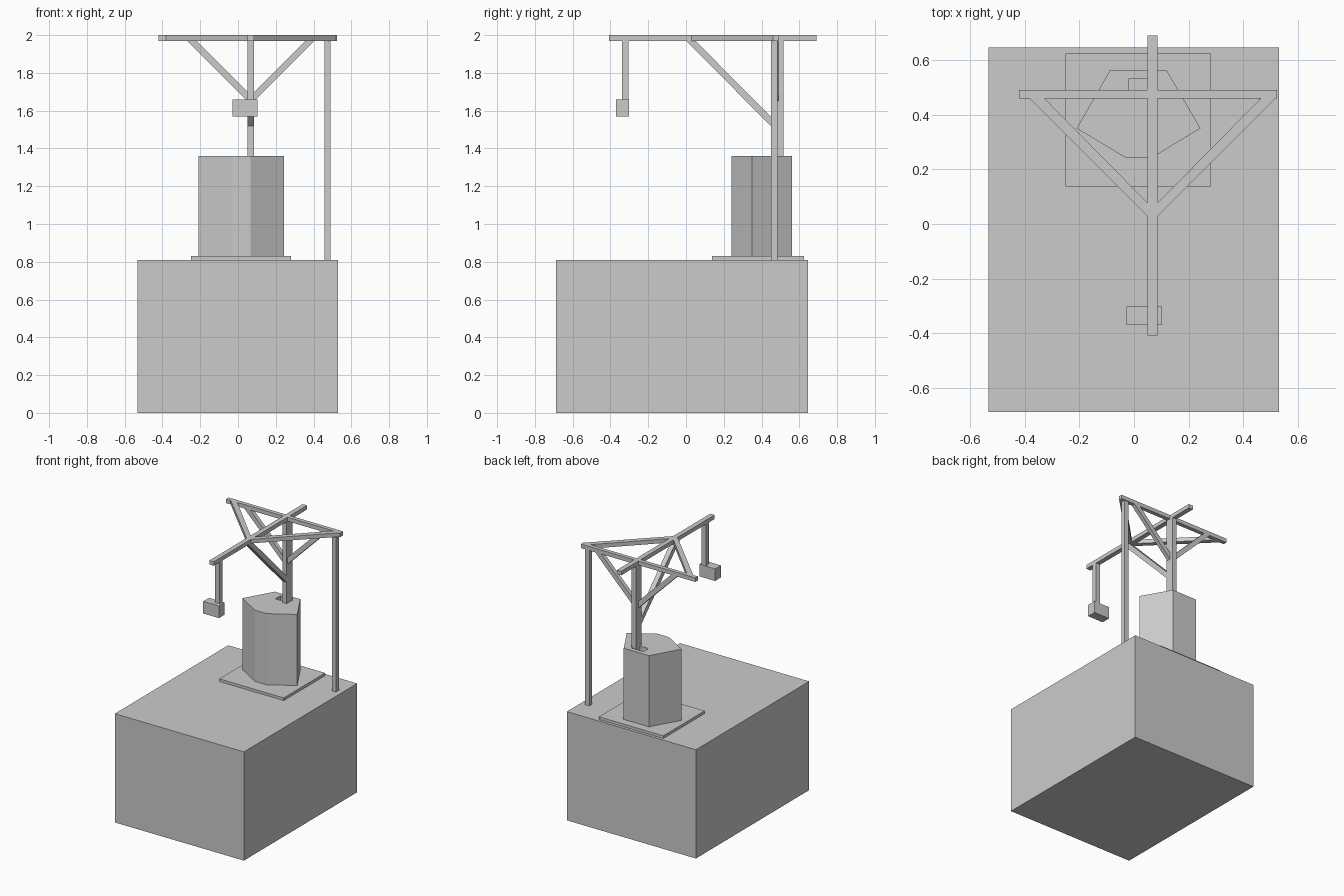
import bpy
import bmesh
from mathutils import Vector

cube = bpy.data.objects.get("Cube")
if cube:
    bpy.data.objects.remove(cube, do_unlink=True)

grey = bpy.data.materials.new("plain grey")
grey.use_nodes = True
grey.diffuse_color = (0.6, 0.6, 0.6, 1)
grey.node_tree.nodes["Principled BSDF"].inputs["Base Color"].default_value = grey.diffuse_color


def prism(name, outline, axis, low, high):
    """Extrude a flat outline along an axis; outline uses the other two axes in order."""
    bm = bmesh.new()
    verts = []
    for point in outline:
        co = list(point)
        co.insert(axis, low)
        verts.append(bm.verts.new(co))
    face = bm.faces.new(verts)
    grown = bmesh.ops.extrude_face_region(bm, geom=[face])
    shift = Vector((0, 0, 0))
    shift[axis] = high - low
    bmesh.ops.translate(bm, vec=shift, verts=[
        g for g in grown["geom"] if isinstance(g, bmesh.types.BMVert)])
    bmesh.ops.recalc_face_normals(bm, faces=bm.faces)
    mesh = bpy.data.meshes.new(name)
    bm.to_mesh(mesh)
    bm.free()
    mesh.materials.append(grey)
    obj = bpy.data.objects.new(name, mesh)
    bpy.context.collection.objects.link(obj)
    return obj


def box(name, x, y, z):
    return prism(name, [(x[0], y[0]), (x[1], y[0]), (x[1], y[1]), (x[0], y[1])], 2, *z)


X, Y, Z = range(3)
boom_x = (0.05, 0.086)       # shared width of boom, mast and hanger
beam_y = (0.46, 0.49)        # depth of the cross beam
beam_z = (1.97, 2.0)         # height of the top frame

# Base block and footing
box("base_block", (-0.533, 0.53), (-0.688, 0.645), (0, 0.81))
box("footing_plate", (-0.25, 0.281), (0.137, 0.624), (0.81, 0.83))

# Faceted pedestal with a slot around the mast
pedestal = prism("pedestal", [(-0.03, 0.242), (0.065, 0.242), (0.243, 0.35),
                              (0.12, 0.562), (-0.088, 0.562), (-0.21, 0.35)],
                 Z, 0.83, 1.36)
cutter = box("slot_cutter", (-0.021, 0.08), (0.47, 0.53), (0.84, 1.5))
cutter.hide_render = True
cutter.hide_set(True)
slot = pedestal.modifiers.new("slot", "BOOLEAN")
slot.operation = "DIFFERENCE"
slot.solver = "EXACT"
slot.object = cutter

# Posts and top frame
box("mast", boom_x, (0.45, 0.516), (0.83, beam_z[0]))
box("side_post", (0.457, 0.491), (0.451, 0.485), (0.81, beam_z[0]))
box("boom", boom_x, (-0.408, 0.69), beam_z)
box("cross_beam_right", (-0.42, boom_x[0]), beam_y, beam_z)
box("cross_beam_left", (boom_x[1], 0.523), beam_y, beam_z)

# Paired braces either side of the boom
for side, sign, edge in (("right", -1, boom_x[0]), ("left", 1, boom_x[1])):
    def out(distance):
        return edge + sign * distance
    prism("frame_brace_" + side,
          [(edge, 0.028), (out(0.432), beam_y[0]), (out(0.378), beam_y[0]), (edge, 0.077)],
          Z, *beam_z)
    prism("knee_brace_" + side,
          [(edge, 1.65), (out(0.32), beam_z[0]), (out(0.27), beam_z[0]), (edge, 1.7)],
          Y, *beam_y)

# Brace below the boom
prism("boom_brace", [(0.0, beam_z[0]), (0.05, beam_z[0]), (0.45, 1.567), (0.45, 1.518)],
      X, *boom_x)

# Hanging weight
box("hanger", boom_x, (-0.34, -0.304), (1.66, beam_z[0]))
box("hanging_block", (-0.028, 0.102), (-0.37, -0.302), (1.57, 1.66))
